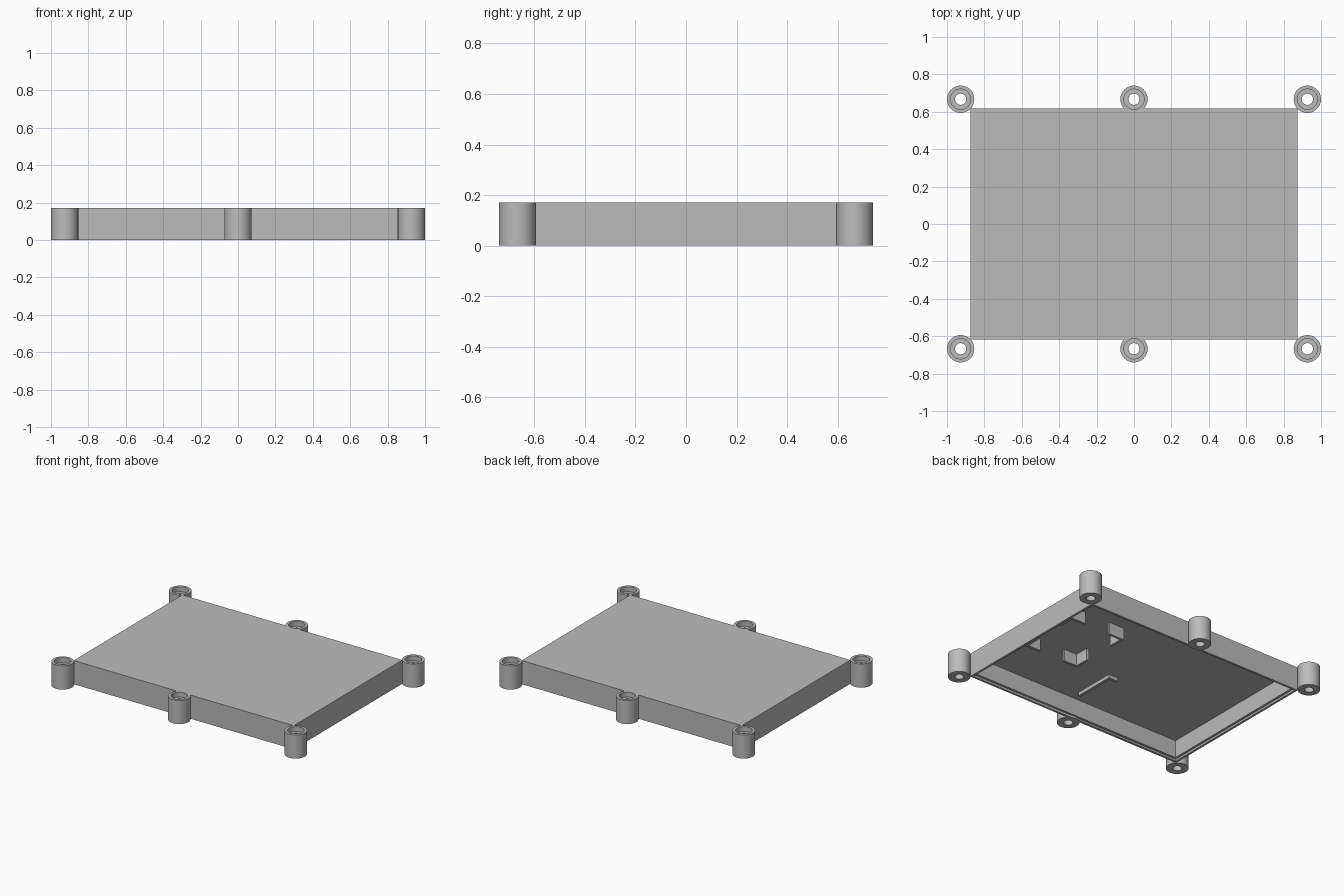
import bpy
from mathutils import Matrix, Vector

cube = bpy.data.objects.get("Cube")
if cube:
    bpy.data.objects.remove(cube)

HEIGHT = 0.17
CEILING = 0.14
HALF_X, HALF_Y = 0.875, 0.617
POST_X, POST_Y = 0.927, 0.667

grey = bpy.data.materials.new("plain grey")
grey.use_nodes = True
colour = (0.5, 0.5, 0.5, 1)
grey.diffuse_color = colour
grey.node_tree.nodes["Principled BSDF"].inputs["Base Color"].default_value = colour


def box(name, low, high):
    low, high = Vector(low), Vector(high)
    bpy.ops.mesh.primitive_cube_add(size=1)
    ob = bpy.context.object
    ob.name = name
    ob.data.transform(Matrix.Translation((low + high) / 2) @ Matrix.Diagonal((high - low).to_4d()))
    ob.data.materials.append(grey)
    return ob


def cylinder(name, x, y, radius, bottom, top):
    bpy.ops.mesh.primitive_cylinder_add(vertices=48, radius=radius, depth=top - bottom)
    ob = bpy.context.object
    ob.name = name
    ob.data.transform(Matrix.Translation((x, y, (bottom + top) / 2)))
    ob.data.materials.append(grey)
    return ob


def cut(target, cutter, operation="DIFFERENCE"):
    mod = target.modifiers.new("cut", "BOOLEAN")
    mod.operation = operation
    mod.solver = "EXACT"
    mod.object = cutter
    bpy.context.view_layer.objects.active = target
    bpy.ops.object.modifier_apply(modifier=mod.name)
    bpy.data.objects.remove(cutter)


def inset_box(name, inset, bottom, top):
    x, y = HALF_X - inset, HALF_Y - inset
    return box(name, (-x, -y, bottom), (x, y, top))


# Hollow cover, open below, with a stepped rim
cover = inset_box("cover_shell", 0, 0, HEIGHT)
cut(cover, inset_box("cavity", 0.032, -0.1, CEILING))
cut(cover, inset_box("rim_step", 0.016, -0.1, 0.014))

# Screw posts with a through hole and a counterbore
for x in (-POST_X, 0, POST_X):
    for y in (-POST_Y, POST_Y):
        cut(cover, cylinder("post", x, y, 0.073, 0, HEIGHT), "UNION")
        cut(cover, cylinder("counterbore", x, y, 0.054, 0.135, 0.3))
        cut(cover, cylinder("screw_hole", x, y, 0.03, -0.1, 0.3))

bpy.ops.object.select_all(action="DESELECT")
cover.select_set(True)
bpy.context.view_layer.objects.active = cover
bpy.ops.object.shade_smooth_by_angle(angle=0.5)


# Four corner brackets under the ceiling
def bracket(name, x, y, sx, sy, arm=0.12, thick=0.018, drop=0.085):
    def bar(part, dx, dy):
        xs, ys = sorted((x, x + sx * dx)), sorted((y, y + sy * dy))
        return box(part, (xs[0], ys[0], CEILING - drop), (xs[1], ys[1], CEILING + 0.01))
    ob = bar(name, arm, thick)
    cut(ob, bar("side_arm", thick, arm), "UNION")


for x, sx, side in ((0.355, 1, "inner"), (0.8, -1, "outer")):
    for y, sy, end in ((-0.155, 1, "front"), (0.32, -1, "back")):
        bracket(f"{side}_{end}_bracket", x, y, sx, sy)

# Low rail with a short hook at its end
rail = box("rail", (0.025, -0.51, 0.115), (0.045, -0.2, CEILING + 0.01))
cut(rail, box("rail_hook", (-0.03, -0.22, 0.115), (0.045, -0.2, CEILING + 0.01)), "UNION")
